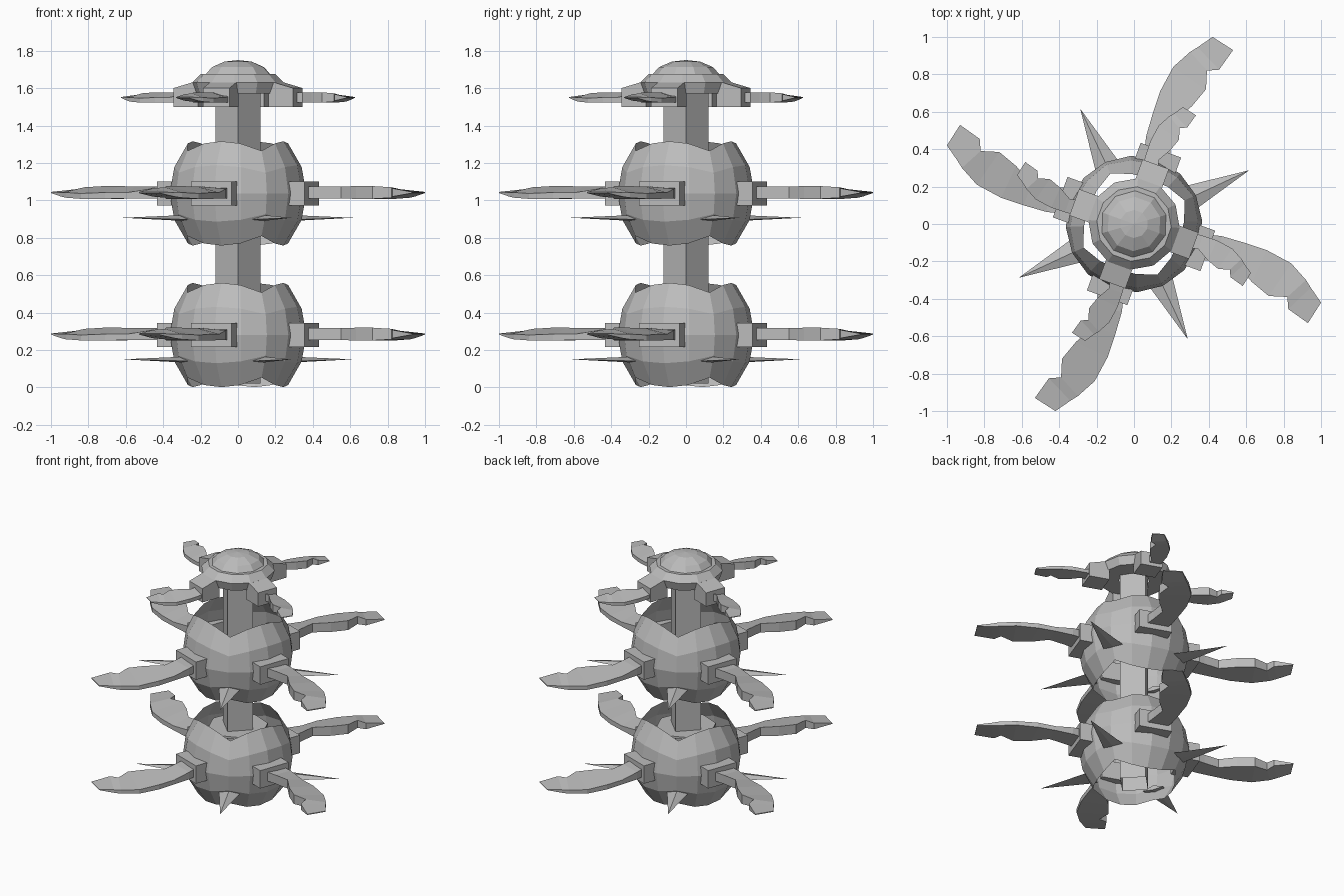
import bpy, bmesh, math
from mathutils import Matrix, Vector

cube = bpy.data.objects.get("Cube")
if cube:
    bpy.data.objects.remove(cube, do_unlink=True)

grey = bpy.data.materials.new("plain_grey")
grey.use_nodes = True
grey.diffuse_color = (0.5, 0.5, 0.5, 1)
grey.node_tree.nodes["Principled BSDF"].inputs["Base Color"].default_value = (0.5, 0.5, 0.5, 1)

ARM_ANGLE = -20          # heading of the first arm, in degrees
SPHERE_R = 0.365
STRETCH = 1.08


def finish(bm, name, turn=0, z=0):
    """Turn a bmesh about z, lift it and make it an object."""
    bmesh.ops.recalc_face_normals(bm, faces=bm.faces)
    bm.transform(Matrix.Translation((0, 0, z)) @ Matrix.Rotation(math.radians(turn), 4, 'Z'))
    mesh = bpy.data.meshes.new(name)
    bm.to_mesh(mesh)
    bm.free()
    mesh.materials.append(grey)
    obj = bpy.data.objects.new(name, mesh)
    bpy.context.collection.objects.link(obj)
    return obj


def box(name, lo, hi, turn=0, z=0):
    bm = bmesh.new()
    bmesh.ops.create_cube(bm, size=1)
    for v in bm.verts:
        v.co = [lo[i] + (v.co[i] + 0.5) * (hi[i] - lo[i]) for i in range(3)]
    return finish(bm, name, turn, z)


def petal(name, turn, z, n=4):
    """One side of a cube swollen into a sphere."""
    bm = bmesh.new()
    step = lambda i: math.tan(math.radians(-45 + 90 * i / n))
    grid = []
    for i in range(n + 1):
        row = []
        for j in range(n + 1):
            p = Vector((1, step(i), step(j))).normalized() * SPHERE_R
            p.z *= STRETCH
            row.append(bm.verts.new(p))
        grid.append(row)
    for i in range(n):
        for j in range(n):
            bm.faces.new((grid[i][j], grid[i + 1][j], grid[i + 1][j + 1], grid[i][j + 1]))
    return finish(bm, name, turn, z)


# Arm stations: outer edge x, y, inner edge x, y, half thickness, outer top
ARM = [
    (0.34, -0.05, 0.32, -0.19, 0.032, 0.032),
    (0.47, -0.065, 0.44, -0.20, 0.032, 0.02),
    (0.59, -0.10, 0.55, -0.215, 0.032, 0.0),
    (0.71, -0.14, 0.63, -0.31, 0.034, 0.0),
    (0.84, -0.21, 0.72, -0.385, 0.034, -0.005),
    (0.92, -0.30, 0.82, -0.39, 0.028, 0.0),
    (0.945, -0.34, 0.825, -0.455, 0.022, 0.0),
    (1.00, -0.42, 0.93, -0.53, 0.003, 0.003),
]


def arm(name, turn, z, scale=1, flat=1):
    """Blade with a thick inner edge and a thinner outer edge."""
    bm = bmesh.new()
    rings = []
    for ox, oy, ix, iy, h, top in ARM:
        corners = ((ox, oy, top), (ox, oy, -h), (ix, iy, -h), (ix, iy, h))
        rings.append([bm.verts.new((x * scale, y * scale, t * flat)) for x, y, t in corners])
    for a, b in zip(rings, rings[1:]):
        for k in range(4):
            m = (k + 1) % 4
            bm.faces.new((a[k], a[m], b[m], b[k]))
    bm.faces.new(rings[0])
    bm.faces.new(rings[-1])
    return finish(bm, name, turn, z)


def spike(name, turn, z):
    bm = bmesh.new()
    base = [bm.verts.new(p) for p in ((0.3, -0.075, -0.01), (0.3, 0, 0.015),
                                      (0.3, 0.075, -0.01), (0.3, 0, -0.018))]
    tip = bm.verts.new((0.68, 0, 0))
    bm.faces.new(base)
    for k in range(4):
        bm.faces.new((base[k], base[(k + 1) % 4], tip))
    return finish(bm, name, turn, z)


def lathe(name, profile, sides, turn=0):
    """Spin a radius and height profile about z."""
    bm = bmesh.new()
    verts = [bm.verts.new((r, 0, z)) for r, z in profile]
    edges = [bm.edges.new(pair) for pair in zip(verts, verts[1:])]
    bmesh.ops.spin(bm, geom=verts + edges, cent=(0, 0, 0), axis=(0, 0, 1),
                   angle=math.tau, steps=sides)
    bmesh.ops.remove_doubles(bm, verts=bm.verts, dist=0.0005)
    return finish(bm, name, turn)


# Square column set corner forward, open at the foot
column = box("column", (-0.085, -0.085, 0.02), (0.085, 0.085, 1.64), 45)
bm = bmesh.new()
bm.from_mesh(column.data)
bmesh.ops.delete(bm, geom=[f for f in bm.faces if f.normal.z < -0.5], context='FACES_ONLY')
bm.to_mesh(column.data)
bm.free()

# Two petal globes, each with four arms and four spikes
for level, z in (("lower", 0.28), ("upper", 1.037)):
    for k in range(4):
        turn = 90 * k
        heading = ARM_ANGLE + turn
        petal(f"{level}_petal_{k}", heading, z)
        box(f"{level}_socket_{k}", (0.3, -0.115, -0.065), (0.42, 0.115, 0.065), heading, z)
        arm(f"{level}_arm_{k}", turn, z + 0.005)
        spike(f"{level}_spike_{k}", 25 + turn, z - 0.13)

# Thin shelf around the column inside the lower globe
lathe("shelf", [(0, 0.47), (0.2, 0.47), (0.2, 0.485), (0, 0.485)], 8)

# Head: collar, dome and four small arms
lathe("collar", [(0.1, 1.57), (0.225, 1.57), (0.245, 1.63), (0.2, 1.675), (0.165, 1.675),
                 (0.1, 1.64)], 12, ARM_ANGLE + 15)
lathe("dome", [(0.18, 1.64), (0.178, 1.675), (0.145, 1.712), (0.075, 1.742), (0, 1.75)],
      10, ARM_ANGLE)
for k in range(4):
    heading = ARM_ANGLE + 90 * k
    socket = box(f"head_socket_{k}", (0.2, -0.075, 1.5), (0.34, 0.075, 1.6), heading)
    # Raise the inner top edge so the socket slopes up into the collar
    for v in socket.data.vertices:
        if v.co.z > 1.55 and v.co.xy.length < 0.25:
            v.co.z = 1.64
    arm(f"head_arm_{k}", 90 * k, 1.55, 0.625, 0.8)
